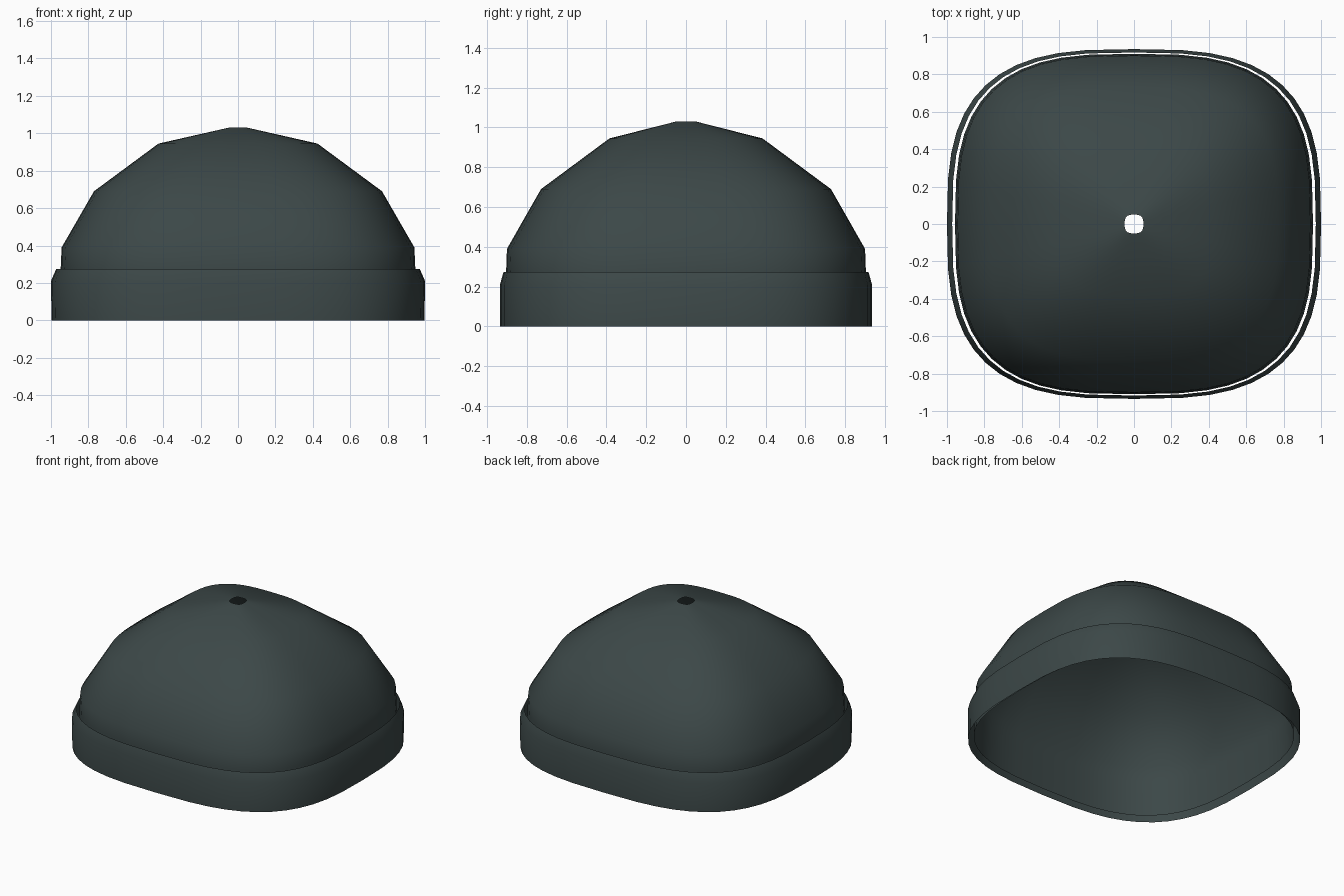
import bpy, bmesh, math

cube = bpy.data.objects.get("Cube")
if cube:
    bpy.data.objects.remove(cube, do_unlink=True)

knit = bpy.data.materials.new("dark_slate_knit")
knit.use_nodes = True
knit.diffuse_color = (0.045, 0.064, 0.064, 1)
knit.node_tree.nodes["Principled BSDF"].inputs["Base Color"].default_value = knit.diffuse_color

SIDES = 48
POWER = 3.0  # squareness of the rounded-square outline


def signed_pow(v, p):
    return math.copysign(abs(v) ** p, v)


def shell(name, profile, smooth_angle):
    """Open skin through rounded-square rings given as (half x, half y, z)."""
    bm = bmesh.new()
    rings = []
    for rx, ry, z in profile:
        ring = []
        for i in range(SIDES):
            a = 2 * math.pi * i / SIDES
            ring.append(bm.verts.new((rx * signed_pow(math.cos(a), 2 / POWER),
                                      ry * signed_pow(math.sin(a), 2 / POWER), z)))
        rings.append(ring)
    for low, high in zip(rings, rings[1:]):
        for i in range(SIDES):
            j = (i + 1) % SIDES
            bm.faces.new((low[i], low[j], high[j], high[i]))
    mesh = bpy.data.meshes.new(name)
    bm.to_mesh(mesh)
    bm.free()
    mesh.materials.append(knit)
    obj = bpy.data.objects.new(name, mesh)
    bpy.context.collection.objects.link(obj)
    bpy.ops.object.select_all(action='DESELECT')
    obj.select_set(True)
    bpy.context.view_layer.objects.active = obj
    bpy.ops.object.shade_smooth_by_angle(angle=math.radians(smooth_angle))
    return obj


# Domed crown, open at the tip and at the bottom
shell("crown", [(0.957, 0.91, 0.03), (0.948, 0.904, 0.28), (0.943, 0.9, 0.39),
                (0.77, 0.729, 0.69), (0.425, 0.385, 0.945), (0.05, 0.05, 1.03)], 60)

# Folded cuff, standing slightly clear of the crown
shell("cuff", [(0.997, 0.935, 0), (1.0, 0.935, 0.21), (0.972, 0.917, 0.275)], 60)
